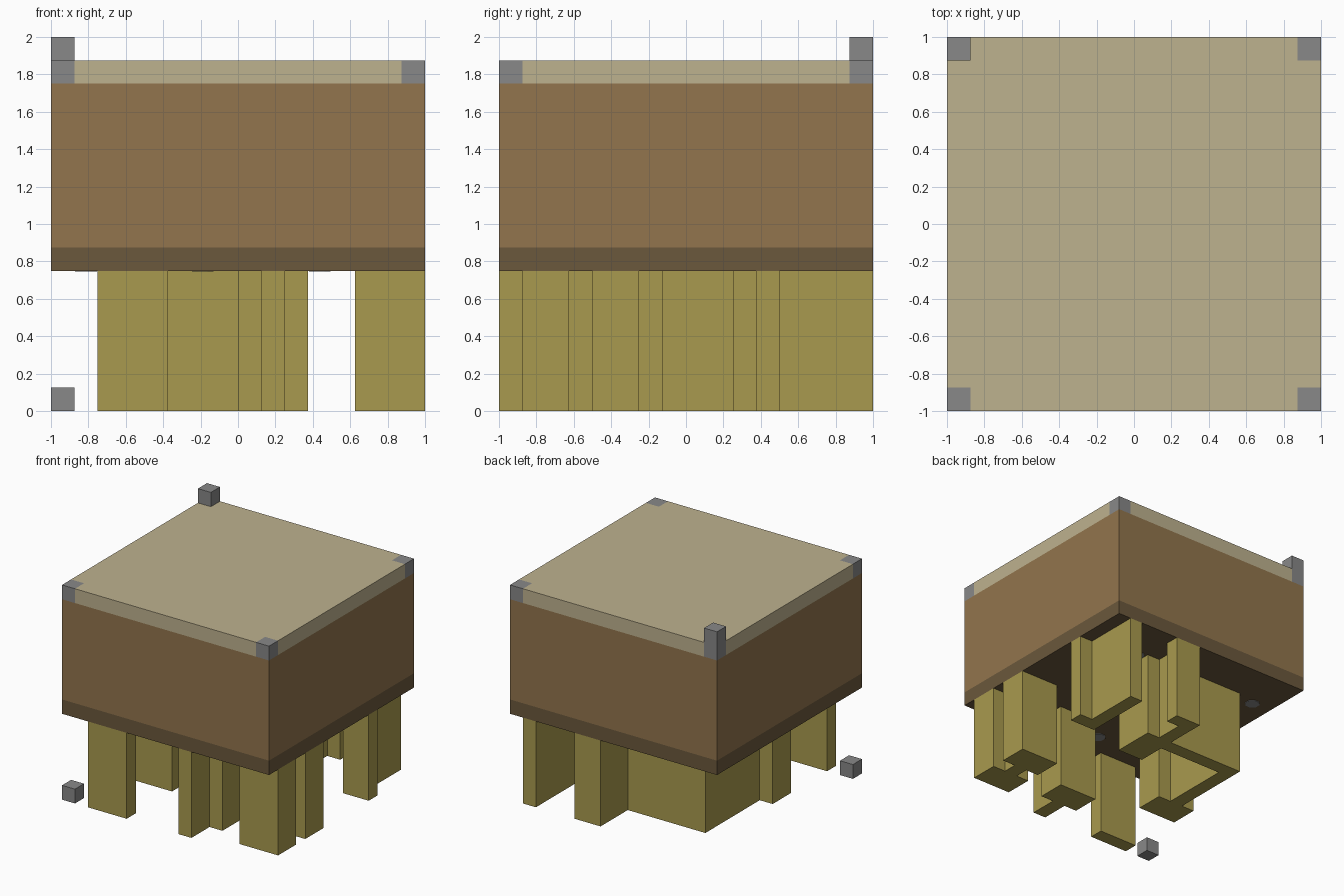
import bpy
import bmesh
import math
from mathutils import Vector

UNIT = 1 / 8  # size of one grid cell

if "Cube" in bpy.data.objects:
    bpy.data.objects.remove(bpy.data.objects["Cube"], do_unlink=True)


def linear(channel):
    c = channel / 255
    return c / 12.92 if c <= 0.04045 else ((c + 0.055) / 1.055) ** 2.4


def make_material(name, *rgb):
    mat = bpy.data.materials.new(name)
    mat.use_nodes = True
    color = (*[linear(c) for c in rgb], 1)
    mat.diffuse_color = color
    bsdf = next(n for n in mat.node_tree.nodes if n.type == 'BSDF_PRINCIPLED')
    bsdf.inputs["Base Color"].default_value = color
    return mat


sand = make_material("pale sand", 190, 178, 143)
earth = make_material("brown earth", 146, 117, 77)
dark_earth = make_material("dark earth", 107, 88, 60)
straw = make_material("straw yellow", 169, 154, 78)
stone = make_material("stone grey", 136, 136, 136)


def finish(bm, name, *materials):
    bmesh.ops.recalc_face_normals(bm, faces=bm.faces[:])
    mesh = bpy.data.meshes.new(name)
    bm.to_mesh(mesh)
    bm.free()
    for mat in materials:
        mesh.materials.append(mat)
    obj = bpy.data.objects.new(name, mesh)
    bpy.context.collection.objects.link(obj)
    return obj


def add_box(bm, low, high):
    low, high = Vector(low) * UNIT, Vector(high) * UNIT
    verts = bmesh.ops.create_cube(bm, size=1)["verts"]
    for v in verts:
        v.co = (low + high) / 2 + v.co * (high - low)


def add_prism(name, outline, bottom, top, mat):
    bm = bmesh.new()
    base = bm.faces.new([bm.verts.new((x * UNIT, y * UNIT, bottom * UNIT)) for x, y in outline])
    raised = bmesh.ops.extrude_face_region(bm, geom=[base])["geom"]
    for v in raised:
        if isinstance(v, bmesh.types.BMVert):
            v.co.z = top * UNIT
    return finish(bm, name, mat)


# Layered block: dark base, earth middle, sand top with stone corners
bm = bmesh.new()
add_box(bm, (-8, -8, 6), (8, 8, 15))
cuts = [('z', 7), ('z', 14), ('x', -7), ('x', 7), ('y', -7), ('y', 7)]
for axis, place in cuts:
    normal = Vector([axis == a for a in 'xyz'])
    bmesh.ops.bisect_plane(bm, geom=bm.verts[:] + bm.edges[:] + bm.faces[:],
                           plane_co=normal * place * UNIT, plane_no=normal)
for face in bm.faces:
    c = face.calc_center_median() / UNIT
    if c.z > 14:
        face.material_index = 3 if min(abs(c.x), abs(c.y)) > 7 else 2
    else:
        face.material_index = 1 if c.z > 7 else 0
finish(bm, "layered_block", dark_earth, earth, sand, stone)

# Loose stone cubes at two corners
for name, low in (("upper_stone_cube", (-8, 7, 15)), ("lower_stone_cube", (-8, -8, 0))):
    bm = bmesh.new()
    add_box(bm, low, [v + 1 for v in low])
    finish(bm, name, stone)

# Supports, extruded from stepped footprints
supports = {
    "corner_support": [(8, 3), (8, 4), (7, 4), (7, 8), (6, 8), (6, 3)],
    "zigzag_support": [(5, -7), (8, -7), (8, -5), (7, -5), (7, -4), (8, -4),
                       (8, -2), (5, -2), (5, -4), (6, -4), (6, -5), (5, -5)],
    "front_support": [(1, -8), (2, -8), (2, -6), (3, -6), (3, -4), (0, -4),
                      (0, -6), (1, -6)],
    "plain_support": [(-6, -8), (-3, -8), (-3, -7), (-6, -7)],
    "long_wall_support": [(-6, -3), (-3, -3), (-3, -1), (-4, -1), (-4, 4), (1, 4),
                          (1, 2), (3, 2), (3, 5), (2, 5), (2, 7), (3, 7),
                          (3, 8), (1, 8), (1, 5), (-5, 5), (-5, -1), (-6, -1)],
}
for name, outline in supports.items():
    add_prism(name, outline, 0, 6, straw)

# Thin pebbles set into the underside
for i, (x, y) in enumerate([(-6.5, 4.5), (-1.5, -5.5), (3.5, 4.5)]):
    angles = [math.tau * (k + 0.5) / 8 for k in range(8)]
    ring = [(x + 0.5 * math.cos(a), y + 0.5 * math.sin(a)) for a in angles]
    add_prism(f"underside_pebble_{i + 1}", ring, 5.96, 6, stone)
